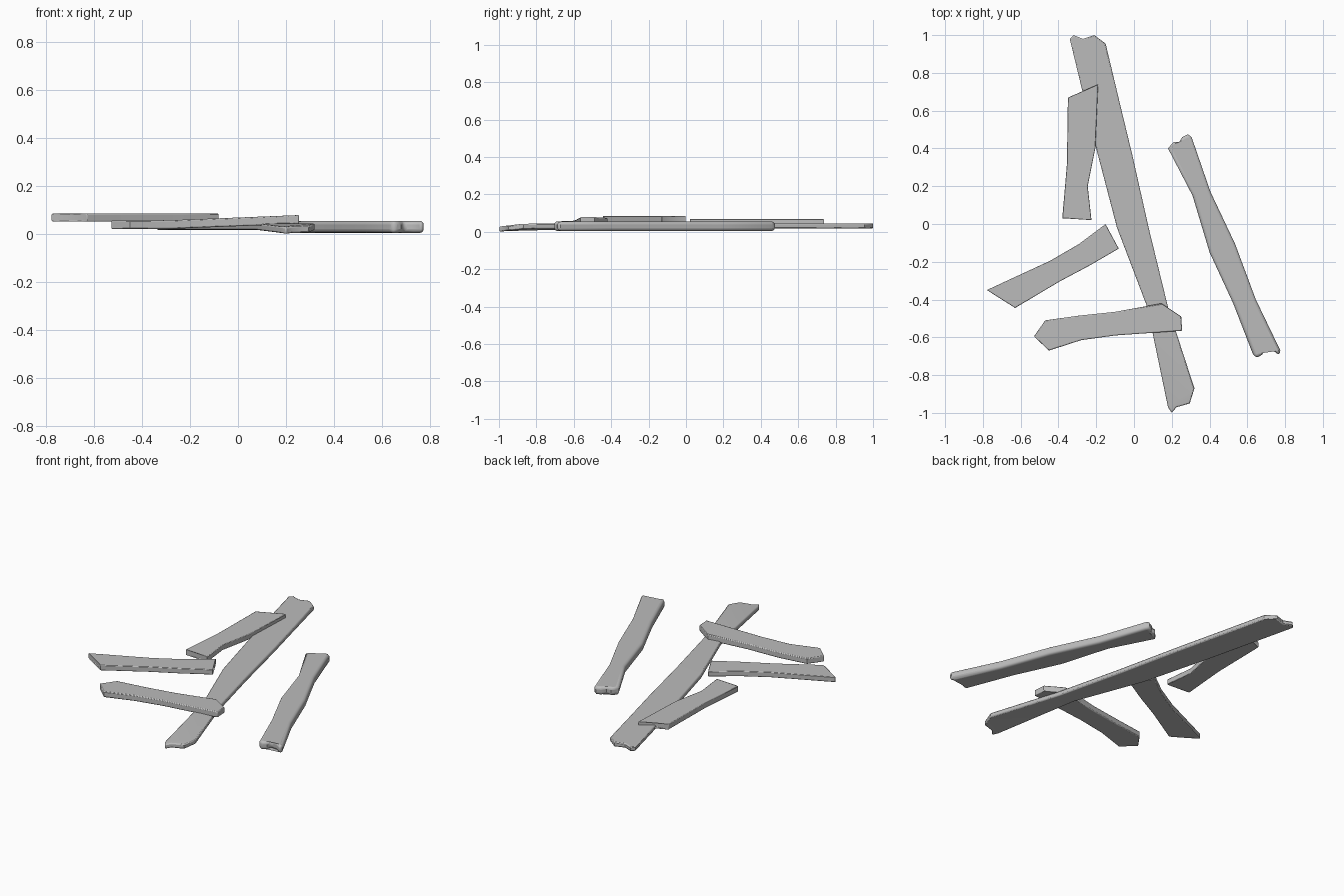
import bpy
import bmesh

cube = bpy.data.objects.get("Cube")
if cube:
    bpy.data.objects.remove(cube)

grey = bpy.data.materials.new("weathered grey")
grey.use_nodes = True
colour = (0.5, 0.5, 0.5, 1)
grey.diffuse_color = colour
grey.node_tree.nodes["Principled BSDF"].inputs["Base Color"].default_value = colour


def ramp(value, start, end):
    return min(1, max(0, (value - start) / (end - start)))


def plank(name, left, right, first_end, last_end, base, thick, bevel, segments=2):
    """Board from two matching long edges plus the broken outline of each end."""
    bm = bmesh.new()

    def verts(points):
        return [bm.verts.new((x, y, base(x, y))) for x, y in points]

    a, b, start, end = map(verts, (left, right, first_end, last_end))
    for i in range(len(a) - 1):
        bm.faces.new((a[i], a[i + 1], b[i + 1], b[i]))
    bm.faces.new([a[0], b[0]] + start[::-1])
    bm.faces.new([b[-1], a[-1]] + end)
    bmesh.ops.recalc_face_normals(bm, faces=bm.faces)
    top = bmesh.ops.extrude_face_region(bm, geom=bm.faces[:], use_keep_orig=True)
    raised = [g for g in top["geom"] if isinstance(g, bmesh.types.BMVert)]
    bmesh.ops.translate(bm, verts=raised, vec=(0, 0, thick))
    bmesh.ops.recalc_face_normals(bm, faces=bm.faces)
    mesh = bpy.data.meshes.new(name)
    bm.to_mesh(mesh)
    bm.free()
    mesh.materials.append(grey)
    obj = bpy.data.objects.new(name, mesh)
    bpy.context.collection.objects.link(obj)

    # Worn edges
    mod = obj.modifiers.new("worn edges", "BEVEL")
    mod.width = bevel
    mod.segments = segments
    mod.limit_method = "ANGLE"
    mod.angle_limit = 1.2
    mod.use_clamp_overlap = False
    bpy.ops.object.select_all(action="DESELECT")
    obj.select_set(True)
    bpy.context.view_layer.objects.active = obj
    bpy.ops.object.shade_smooth_by_angle(angle=0.6)


# Long board lying underneath, its front tip dipping to the ground
plank("long_plank",
      [(-.34, .98), (-.27, .69), (-.2, .4), (-.09, -.02), (.07, -.44), (.18, -.97)],
      [(-.15, .955), (-.08, .66), (-.01, .37), (.08, -.03), (.18, -.44), (.32, -.87)],
      [(-.32, 1), (-.27, .98), (-.21, 1)],
      [(.2, -1), (.225, -.97), (.295, -.95)],
      lambda x, y: .018 - .018 * ramp(-y, .85, 1), .028, .006)

# Thick rounded board standing apart
plank("rounded_plank",
      [(.18, .4), (.31, .15), (.4, -.15), (.525, -.42), (.63, -.69)],
      [(.305, .46), (.405, .17), (.535, -.105), (.645, -.4), (.775, -.67)],
      [(.21, .435), (.24, .435), (.255, .46), (.285, .475)],
      [(.65, -.71), (.68, -.69), (.69, -.66), (.73, -.665), (.77, -.695)],
      lambda x, y: .005, .05, .016, 4)

# Short boards
plank("back_plank",
      [(-.35, .67), (-.355, .32), (-.365, .2), (-.38, .03)],
      [(-.19, .74), (-.205, .4), (-.245, .2), (-.225, .02)],
      [(-.27, .68)], [(-.29, .035)],
      lambda x, y: .035, .033, .003)
plank("side_plank",
      [(-.78, -.35), (-.445, -.195), (-.29, -.105), (-.15, 0)],
      [(-.63, -.445), (-.395, -.305), (-.235, -.22), (-.08, -.13)],
      [(-.69, -.395)], [(-.125, -.075)],
      lambda x, y: .053, .032, .003)

# Board propped up on the long one
plank("propped_plank",
      [(-.47, -.51), (-.29, -.485), (-.1, -.465), (.145, -.42)],
      [(-.45, -.67), (-.28, -.615), (-.1, -.59), (.255, -.565)],
      [(-.53, -.595)], [(.25, -.49)],
      lambda x, y: .021 + .022 * ramp(x, -.3, .25), .036, .005)
